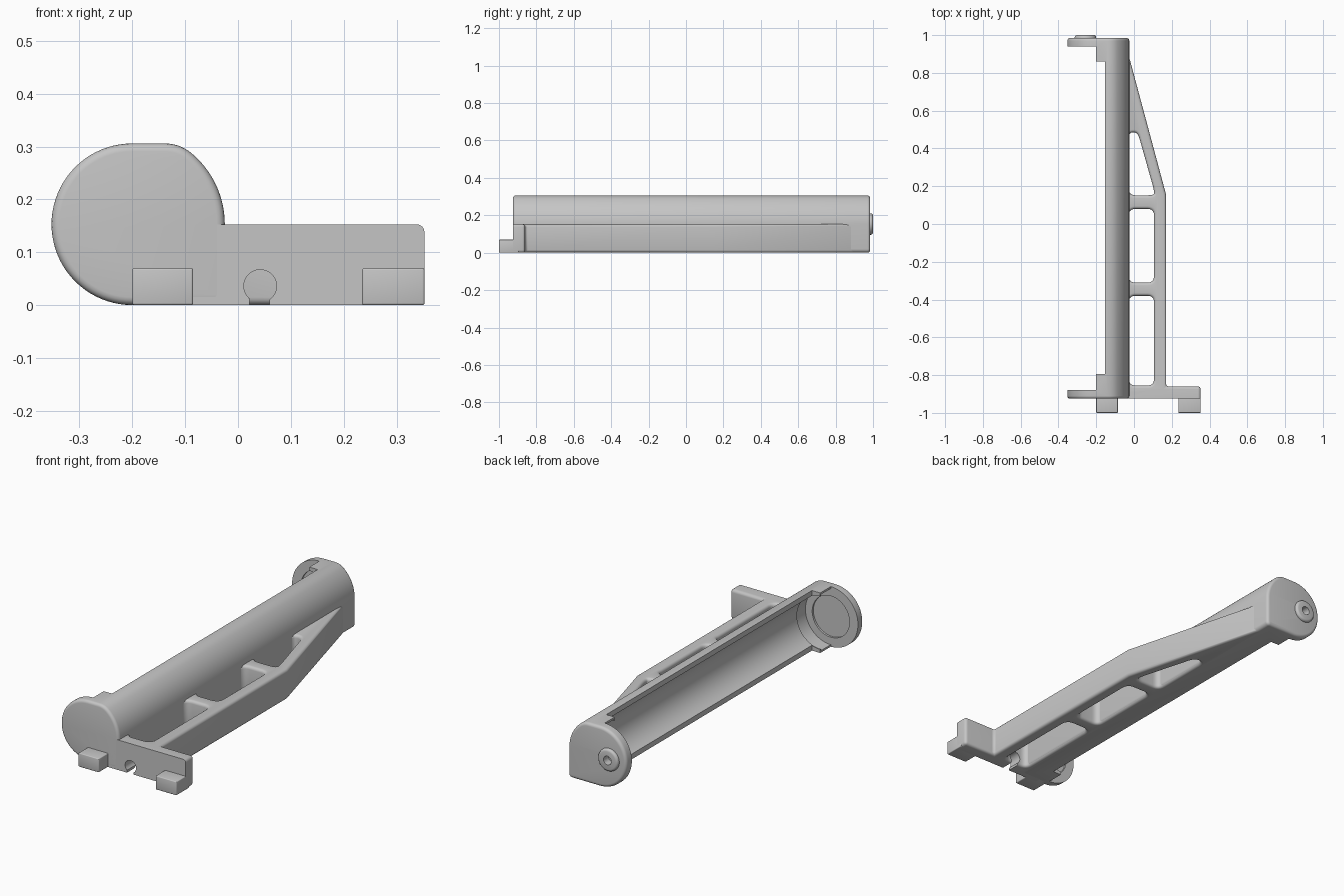
import bpy, bmesh, math
from mathutils import Vector, Matrix

if "Cube" in bpy.data.objects:
    bpy.data.objects.remove(bpy.data.objects["Cube"], do_unlink=True)

SHADE = (0.56, 0.56, 0.56, 1)
grey = bpy.data.materials.new("plain grey")
grey.use_nodes = True
grey.diffuse_color = SHADE
grey.node_tree.nodes["Principled BSDF"].inputs["Base Color"].default_value = SHADE

CX, CZ = -0.2, 0.153          # axis of the holder tube
BX = -0.257                   # axis of the rear boss
FRONT = -0.925                # front face of holder and frame


def add_object(name, bm):
    bmesh.ops.recalc_face_normals(bm, faces=bm.faces)
    mesh = bpy.data.meshes.new(name)
    bm.to_mesh(mesh)
    bm.free()
    mesh.materials.append(grey)
    ob = bpy.data.objects.new(name, mesh)
    bpy.context.collection.objects.link(ob)
    return ob


def box(name, x, y, z):
    bm = bmesh.new()
    bmesh.ops.create_cube(bm, size=1)
    for v in bm.verts:
        v.co = [(lo + hi) / 2 + c * (hi - lo) for c, (lo, hi) in zip(v.co, (x, y, z))]
    return add_object(name, bm)


def rod(name, x, z, r, y0, y1, seg=64):
    bm = bmesh.new()
    bmesh.ops.create_cone(bm, cap_ends=True, segments=seg, radius1=r, radius2=r, depth=y1 - y0,
                          matrix=Matrix.Translation((x, (y0 + y1) / 2, z)) @ Matrix.Rotation(math.pi / 2, 4, 'X'))
    return add_object(name, bm)


def blend(start, corner, end, steps):
    """Short curve that replaces a sharp corner."""
    ts = [k / steps for k in range(steps + 1)]
    return [start * (1 - t) ** 2 + corner * 2 * t * (1 - t) + end * t * t for t in ts]


def rounded(points, radius):
    out = []
    for i, p in enumerate(points):
        p, a, b = Vector(p), Vector(points[i - 1]), Vector(points[(i + 1) % len(points)])
        start = p + (a - p).normalized() * min(radius, 0.4 * (a - p).length)
        end = p + (b - p).normalized() * min(radius, 0.4 * (b - p).length)
        out += blend(start, p, end, 6)
    return out


def arc(x, z, r, a0, a1, steps):
    angles = [math.radians(a0 + (a1 - a0) * k / steps) for k in range(steps + 1)]
    return [Vector((x + r * math.cos(a), z + r * math.sin(a))) for a in angles]


def filleted_prism(name, outline, depth, fillet, matrix):
    """Prism with filleted rims, extruded from a flat outline."""
    curve = bpy.data.curves.new(name, 'CURVE')
    curve.dimensions = '2D'
    curve.fill_mode = 'BOTH'
    curve.extrude = depth / 2 - fillet
    curve.bevel_depth = fillet
    curve.bevel_resolution = 3
    curve.offset = -fillet
    spline = curve.splines.new('POLY')
    spline.points.add(len(outline) - 1)
    for point, (u, v) in zip(spline.points, outline):
        point.co = (u, v, 0, 1)
    spline.use_cyclic_u = True
    temp = bpy.data.objects.new(name + " outline", curve)
    bpy.context.collection.objects.link(temp)
    bm = bmesh.new()
    bm.from_mesh(temp.to_mesh())
    temp.to_mesh_clear()
    bpy.data.objects.remove(temp)
    bmesh.ops.remove_doubles(bm, verts=bm.verts, dist=0.0002)
    bmesh.ops.transform(bm, matrix=matrix, verts=bm.verts)
    return add_object(name, bm)


def pierced_plate(name, loops, height, fillet):
    """Plate with openings; rims are filleted except at the front and inside the holder."""
    bm = bmesh.new()
    rims = ([], [])
    for loop in loops:
        rings = [[bm.verts.new((x, y, z)) for x, y in loop] for z in (0, height)]
        for i in range(len(loop)):
            (a, b), (d, c) = [(ring[i - 1], ring[i]) for ring in rings]
            bm.faces.new((a, b, c, d))
            rims[0].append(bm.edges.get((a, b)))
            rims[1].append(bm.edges.get((d, c)))
    for rim in rims:
        filled = bmesh.ops.triangle_fill(bm, edges=rim, use_beauty=True)["geom"]
        inner = [e for e in filled if isinstance(e, bmesh.types.BMEdge)]
        bmesh.ops.dissolve_limit(bm, angle_limit=0.01, verts=[], edges=inner)
    bmesh.ops.recalc_face_normals(bm, faces=bm.faces)
    soft = []
    for e in bm.edges:
        at_front = all(v.co.y < FRONT + 0.001 for v in e.verts)
        middle = (e.verts[0].co + e.verts[1].co) / 2
        if e.calc_face_angle(0) > 0.6 and not at_front and middle.x > -0.035:
            soft.append(e)
    bmesh.ops.bevel(bm, geom=soft, offset=fillet, offset_type='OFFSET', segments=4, profile=0.5,
                    affect='EDGES', clamp_overlap=False, loop_slide=False)
    return add_object(name, bm)


def cut(ob, cutters):
    for c in cutters:
        mod = ob.modifiers.new("cut", 'BOOLEAN')
        mod.operation = 'DIFFERENCE'
        mod.solver = 'EXACT'
        mod.object = c
    graph = bpy.context.evaluated_depsgraph_get()
    mesh = bpy.data.meshes.new_from_object(ob.evaluated_get(graph))
    ob.modifiers.clear()
    ob.data = mesh
    for c in cutters:
        bpy.data.objects.remove(c)


def finish(ob, bevel=0):
    bpy.ops.object.select_all(action='DESELECT')
    ob.select_set(True)
    bpy.context.view_layer.objects.active = ob
    if bevel:
        mod = ob.modifiers.new("soft edges", 'BEVEL')
        mod.width, mod.segments = bevel, 3
        bpy.ops.object.modifier_apply(modifier=mod.name)
    bpy.ops.object.shade_smooth_by_angle(angle=math.radians(35))


# Tube holder: round on the open side, squared at the lower inner corner
profile = arc(CX, CZ, 0.175, 0, 52, 18)
profile += blend(profile[-1], Vector((-0.113, 0.306)), Vector((-0.14, 0.306)), 6)[1:]
profile += arc(CX, CZ, 0.153, 90, 270, 40) + arc(-0.045, 0.02, 0.02, -90, 0, 6)
holder = filleted_prism("tube_holder", profile, 1.91, 0.015,
                        Matrix.Translation((0, 0.03, 0)) @ Matrix.Rotation(math.pi / 2, 4, 'X'))
cut(holder, [
    box("open_side", (-0.5, -0.153), (-0.795, 0.86), (-0.1, 0.5)),
    box("end_gap", (-0.5, CX), (-0.88, 0.94), (-0.1, 0.5)),
    rod("bore", CX, CZ, 0.135, -0.81, 0.87),
    rod("end_bore", CX, CZ, 0.143, -0.88, -0.80),
    rod("end_bore", CX, CZ, 0.143, 0.865, 0.94),
    rod("cap_recess", CX, CZ, 0.105, -0.89, -0.87),
    rod("cap_recess", CX, CZ, 0.105, 0.93, 0.95),
    rod("boss_hole", BX, CZ, 0.022, 0.96, 1.1, 32),
])
finish(holder)

# Raised boss with a hole on the rear cap
boss = rod("rear_boss", BX, CZ, 0.057, 0.965, 1.0, 48)
finish(boss, 0.012)
cut(boss, [rod("boss_hole", BX, CZ, 0.022, 0.9, 1.1, 32)])
finish(boss)

# Side frame with three openings
outer = [(-0.15, FRONT), (0.353, FRONT), (0.353, -0.86), (0.17, -0.86), (0.17, 0.155),
         (-0.03, 0.9), (-0.05, 0.9), (-0.05, -0.895), (-0.15, -0.895)]
L, R = -0.027, 0.106
holes = [
    [(L, -0.855), (R, -0.855), (R, -0.38), (L, -0.38)],
    [(L, -0.31), (R, -0.31), (R, 0.08), (L, 0.08)],
    [(L, 0.152), (R, 0.152), (R, 0.18), (0.02, 0.485), (L, 0.485)],
]
frame = pierced_plate("side_frame", [outer] + [rounded(h, 0.035) for h in holes], 0.153, 0.015)
cut(frame, [
    rod("cable_hole", 0.042, 0.036, 0.031, -1, -0.8, 40),
    box("cable_slot", (0.022, 0.06), (-1, -0.8), (-0.05, 0.03)),
])
finish(frame)

# Front mounting feet
for name, x in (("right_foot", (-0.2, -0.085)), ("left_foot", (0.235, 0.353))):
    foot = box(name, x, (-1.0, -0.895), (0, 0.07))
    finish(foot, 0.004)
